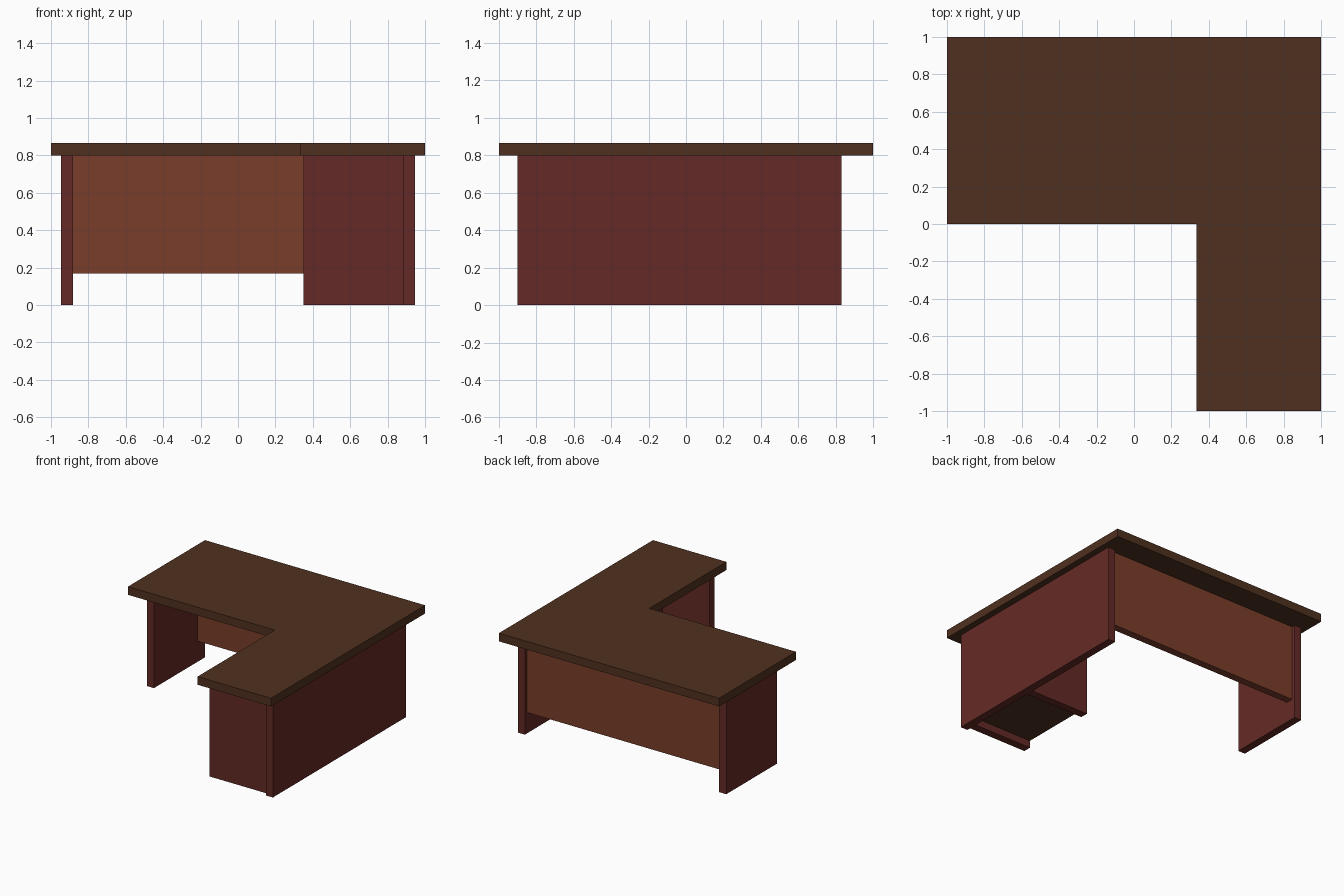
import bpy, bmesh

if "Cube" in bpy.data.objects:
    bpy.data.objects.remove(bpy.data.objects["Cube"])


def material(name, rgb):
    m = bpy.data.materials.new(name)
    m.diffuse_color = (*rgb, 1)
    m.use_nodes = True
    m.node_tree.nodes["Principled BSDF"].inputs["Base Color"].default_value = m.diffuse_color
    return m


DARK = material("dark_walnut", (0.080, 0.030, 0.014))
RED = material("red_mahogany", (0.127, 0.023, 0.019))
BROWN = material("warm_brown", (0.198, 0.048, 0.023))


def prism(name, outline, z0, z1, mat):
    """Extrude a flat xy outline from z0 up to z1."""
    bm = bmesh.new()
    face = bm.faces.new([bm.verts.new((x, y, z0)) for x, y in outline])
    ext = bmesh.ops.extrude_face_region(bm, geom=[face])
    moved = [g for g in ext["geom"] if isinstance(g, bmesh.types.BMVert)]
    bmesh.ops.translate(bm, verts=moved, vec=(0, 0, z1 - z0))
    bmesh.ops.recalc_face_normals(bm, faces=bm.faces)
    mesh = bpy.data.meshes.new(name)
    bm.to_mesh(mesh)
    bm.free()
    mesh.materials.append(mat)
    obj = bpy.data.objects.new(name, mesh)
    bpy.context.collection.objects.link(obj)
    return obj


def board(name, x0, x1, y0, y1, z0, z1, mat):
    return prism(name, [(x0, y0), (x1, y0), (x1, y1), (x0, y1)], z0, z1, mat)


TOP_Z = 0.80

# L-shaped worktop
prism("desktop", [(-1, 0), (0.333, 0), (0.333, -1), (1, -1), (1, 1), (-1, 1)],
      TOP_Z, 0.867, DARK)

# Outer side panels
board("left_side_panel", -0.947, -0.883, 0.17, 0.83, 0, TOP_Z, RED)
board("right_side_panel", 0.883, 0.947, -0.90, 0.83, 0, TOP_Z, RED)

# Raised modesty panel along the back
board("back_panel", -0.883, 0.883, 0.737, 0.80, 0.17, TOP_Z, BROWN)

# Open compartment under the return: two dividers and a low shelf
for name, y in (("front_divider", -0.867), ("rear_divider", -0.20)):
    board(name, 0.35, 0.883, y, y + 0.065, 0, TOP_Z, RED)
board("low_shelf", 0.35, 0.883, -0.802, -0.20, 0.06, 0.12, DARK)
